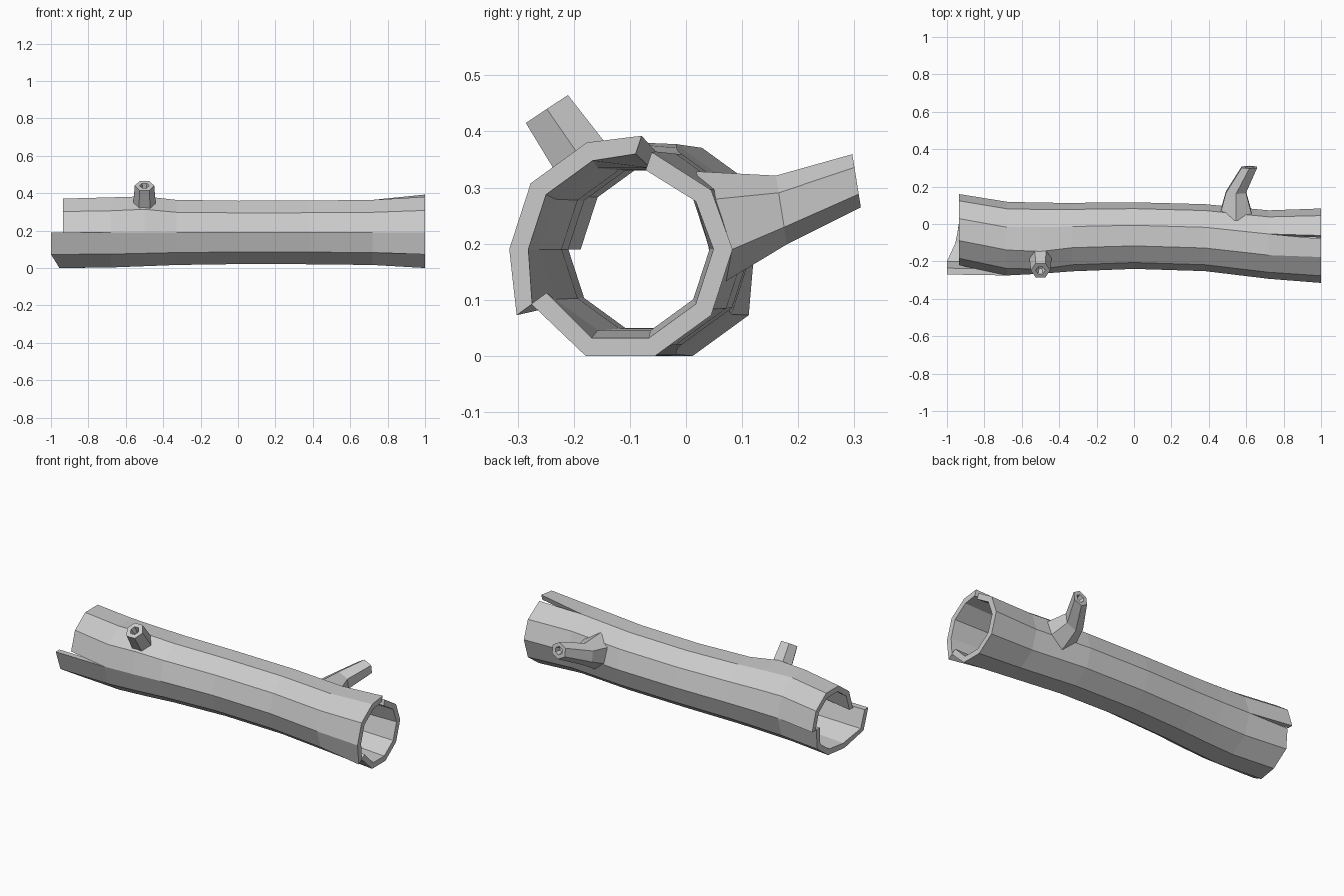
import bpy, bmesh, math
from mathutils import Vector

if "Cube" in bpy.data.objects:
    bpy.data.objects.remove(bpy.data.objects["Cube"])

N = 10          # sides of the log
INNER = 0.83    # inner radius ratio


def finish(bm, name):
    bmesh.ops.recalc_face_normals(bm, faces=bm.faces)
    me = bpy.data.meshes.new(name)
    bm.to_mesh(me)
    bm.free()
    ob = bpy.data.objects.new(name, me)
    bpy.context.collection.objects.link(ob)
    return ob


def pair(bm, x, cy, cz, r, k, dy=0, dz=0):
    """Outer and inner wall vertex at corner k of a decagon section."""
    a = math.tau * k / N
    return [bm.verts.new((x, cy + dy + q * math.cos(a), cz + dz + q * math.sin(a)))
            for q in (r, r * INNER)]


# Hollow trunk: x, centre y, radius
stations = [(-0.68, -0.078, 0.197), (-0.5, -0.076, 0.19), (-0.33, -0.07, 0.183),
            (0, -0.062, 0.178), (0.38, -0.073, 0.179), (0.72, -0.11, 0.183)]
bm = bmesh.new()
rings = []
for x, cy, r in stations:
    rings.append([pair(bm, x, cy, 0.19, r, k) for k in range(N)])
for k in (3, 4):   # swelling under the front branch
    v = rings[1][k][0]
    v.co += Vector((0, -0.012, 0.012))
for A, B in zip(rings, rings[1:]):
    for k in range(N):
        j = (k + 1) % N
        for s in (0, 1):
            bm.faces.new((A[k][s], A[j][s], B[j][s], B[k][s]))


def shell(base, first, last, cy, cz, r, xs, shifts):
    """Split end piece covering corners first..last, with closed crack walls."""
    ks = list(range(first, last + 1))
    E = [pair(bm, xs.get(k, xs[None]), cy, cz, r, k, *shifts.get(k, (0, 0))) for k in ks]
    B = [base[k % N] for k in ks]
    for i in range(len(ks) - 1):
        for s in (0, 1):
            bm.faces.new((B[i][s], B[i + 1][s], E[i + 1][s], E[i][s]))
        bm.faces.new((E[i][0], E[i + 1][0], E[i + 1][1], E[i][1]))
    for i in (0, -1):
        bm.faces.new((B[i][0], E[i][0], E[i][1], B[i][1]))


# Left end: upper and lower halves
shell(rings[0], 0, 5, -0.03, 0.19, 0.19, {None: -0.935}, {})
shell(rings[0], 5, 10, -0.05, 0.19, 0.2,
      {None: -0.935, 5: -1, 6: -1, 7: -0.955}, {5: (-0.02, 0), 6: (-0.015, 0), 10: (-0.028, 0)})
# Right end: front and back pieces
shell(rings[-1], 2, 6, -0.115, 0.19, 0.2, {None: 1}, {2: (-0.026, 0.012), 6: (-0.025, 0)})
shell(rings[-1], 6, 12, -0.117, 0.19, 0.2, {None: 1},
      {6: (0.003, 0.02), 11: (0, -0.012), 12: (-0.006, -0.017)})
finish(bm, "hollow_trunk")


def branch(name, sections, normal, hole):
    """Six-sided stub lofted through (centre, radius), with a hollow tip."""
    bm = bmesh.new()
    n = Vector(normal).normalized()
    u = Vector((1, 0, 0))
    w = n.cross(u)
    tip, r = sections[-1]
    loops = sections + [(tip, r * 0.5), (Vector(tip) - n * hole, r * 0.3)]
    L = []
    for c, q in loops:
        L.append([bm.verts.new(Vector(c) + q * (u * math.cos(a) + w * math.sin(a)))
                  for a in [math.tau * (i + 0.5) / 6 + math.pi / 6 * (n.y < 0) for i in range(6)]])
    for A, B in zip(L, L[1:]):
        for i in range(6):
            j = (i + 1) % 6
            bm.faces.new((A[i], A[j], B[j], B[i]))
    bm.faces.new(L[0])
    bm.faces.new(L[-1])
    finish(bm, name)


# Branch stubs
branch("front_branch", [((-0.5, -0.165, 0.32), 0.062), ((-0.5, -0.248, 0.44), 0.052)],
       (0, -0.55, 0.83), 0.04)
branch("back_branch", [((0.545, 0.035, 0.225), 0.105), ((0.545, 0.17, 0.26), 0.062),
                       ((0.617, 0.304, 0.312), 0.048)], (0, 1, 0.16), 0.03)
